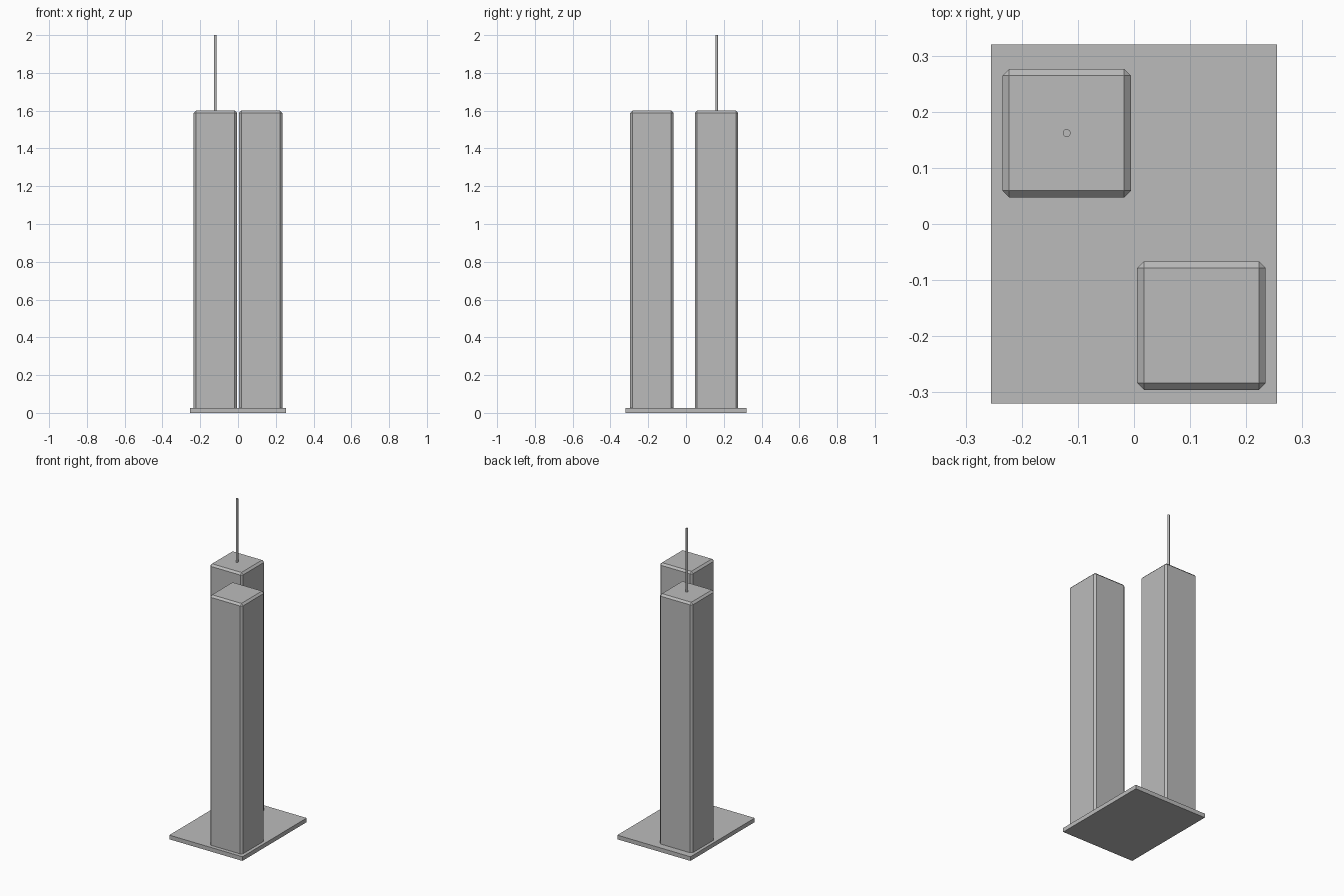
import bpy

default = bpy.data.objects.get("Cube")
if default:
    bpy.data.objects.remove(default, do_unlink=True)

# Single concrete grey
grey = bpy.data.materials.new("concrete_grey")
grey.use_nodes = True
colour = (0.5, 0.5, 0.5, 1)
grey.diffuse_color = colour
grey.node_tree.nodes["Principled BSDF"].inputs["Base Color"].default_value = colour


def finish(name):
    obj = bpy.context.object
    obj.name = name
    obj.data.materials.append(grey)
    return obj


def box(name, x, y, width, depth, bottom, top):
    bpy.ops.mesh.primitive_cube_add(size=1, location=(x, y, (bottom + top) / 2))
    obj = finish(name)
    obj.scale = (width, depth, top - bottom)
    bpy.ops.object.transform_apply(location=False, rotation=False, scale=True)
    return obj


# Ground slab
box("base_plate", 0, 0, 0.51, 0.64, 0, 0.026)

# Chamfered twin towers, feet sunk into the slab
ROOF = 1.6
towers = {"back_tower": (-0.12, 0.162), "front_tower": (0.12, -0.181)}
for name, (x, y) in towers.items():
    tower = box(name, x, y, 0.229, 0.229, 0.01, ROOF)
    bevel = tower.modifiers.new("edge_chamfer", "BEVEL")
    bevel.width = 0.012
    bevel.segments = 1

# Roof antenna on the back tower
x, y = towers["back_tower"]
foot = ROOF - 0.01
bpy.ops.mesh.primitive_cylinder_add(vertices=32, radius=0.007, depth=2 - foot,
                                    location=(x, y, (2 + foot) / 2))
finish("antenna")
bpy.ops.object.shade_smooth_by_angle()
